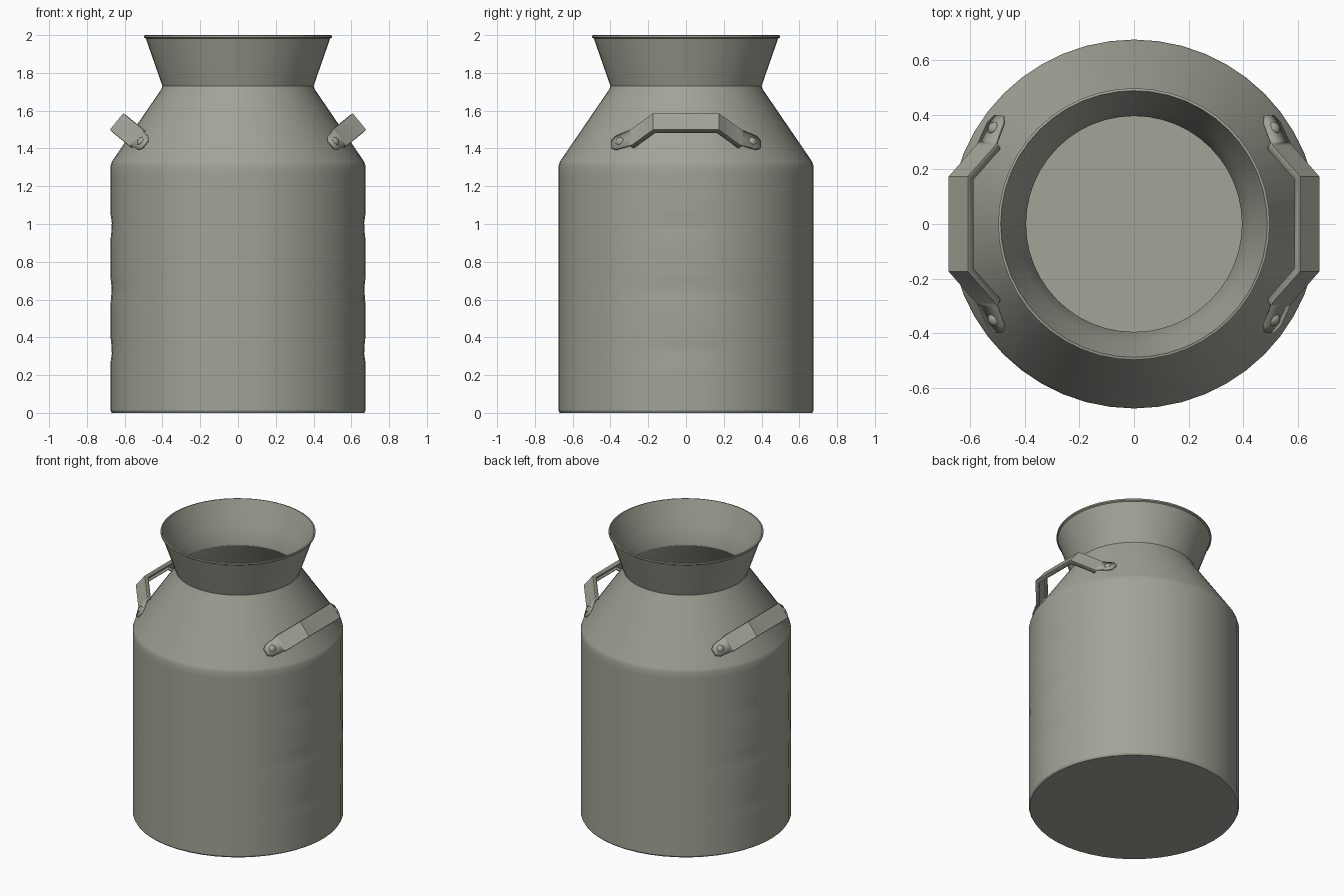
import bpy, bmesh, math
from mathutils import Vector

cube = bpy.data.objects.get("Cube")
if cube:
    bpy.data.objects.remove(cube, do_unlink=True)

metal = bpy.data.materials.new("dull grey metal")
metal.use_nodes = True
COLOUR = (0.36, 0.37, 0.31, 1)
metal.diffuse_color = COLOUR
metal.node_tree.nodes["Principled BSDF"].inputs["Base Color"].default_value = COLOUR


def make_object(name, bm, angle=30):
    bmesh.ops.recalc_face_normals(bm, faces=bm.faces)
    mesh = bpy.data.meshes.new(name)
    bm.to_mesh(mesh)
    bm.free()
    mesh.materials.append(metal)
    ob = bpy.data.objects.new(name, mesh)
    bpy.context.collection.objects.link(ob)
    bpy.ops.object.select_all(action='DESELECT')
    ob.select_set(True)
    bpy.context.view_layer.objects.active = ob
    bpy.ops.object.shade_smooth_by_angle(angle=math.radians(angle))
    return ob


# Hollow can: outer wall, shoulder, flared neck, lip, inner wall and floor
SIDES = 48
WALL = [(0.675, 0.012 + i * 0.0432) for i in range(31)]
PROFILE = [(0.668, 0)] + WALL + [
    (0.668, 1.33), (0.405, 1.715), (0.40, 1.73), (0.488, 1.982), (0.497, 1.988),
    (0.497, 1.998), (0.488, 2.0), (0.43, 1.835), (0.395, 1.725), (0.395, 1.712),
    (0.655, 1.31), (0.655, 0.02)]
# Shallow creases worn into both flanks: height, half width in angle, depth
DENTS = [(0.99, 0.28, 0.008), (0.65, 0.5, 0.007), (0.33, 0.3, 0.008)]


def dent(angle, r, z):
    if r < 0.67 or z < 0.05:
        return r
    side = math.asin(abs(math.sin(angle)))
    for height, spread, depth in DENTS:
        r -= depth * math.exp(-(side / spread) ** 2 - ((z - height) / 0.04) ** 2)
    return r


bm = bmesh.new()
rings = []
for r, z in PROFILE:
    ring = []
    for k in range(SIDES):
        a = math.tau * k / SIDES
        d = dent(a, r, z)
        ring.append(bm.verts.new((d * math.cos(a), d * math.sin(a), z)))
    rings.append(ring)
for low, high in zip(rings, rings[1:]):
    for k in range(SIDES):
        j = (k + 1) % SIDES
        bm.faces.new((low[k], low[j], high[j], high[k]))
bm.faces.new(rings[0])
bm.faces.new(rings[-1])
make_object("can_body", bm)

# Handle frame: the strap rises along OUT, its width lies along ACROSS
ORIGIN = Vector((0.505, 0, 1.43))
OUT = Vector((0.775, 0, 0.632))
ACROSS = Vector((-0.632, 0, 0.775))
# Half of the strap: y, rise, half width, flange depth
HALF = [(0.395, -0.015, 0.025, 0), (0.37, 0, 0.045, 0), (0.30, 0.036, 0.05, 0),
        (0.285, 0.046, 0.052, 0.02), (0.172, 0.174, 0.052, 0.02)]


def handle(name, side):
    stations = HALF + [(-y, h, w, f) for y, h, w, f in reversed(HALF)]
    bm = bmesh.new()
    rows = []
    for y, h, w, f in stations:
        slant = math.copysign(0.5, y)
        row = []
        for s, drop in ((-w, f), (-w, 0), (w, 0), (w, f)):
            p = ORIGIN + OUT * (h - drop) + ACROSS * s
            row.append(bm.verts.new((p.x * side, y - slant * drop, p.z)))
        rows.append(row)
    for a, b in zip(rows, rows[1:]):
        for i in range(3):
            bm.faces.new((a[i], a[i + 1], b[i + 1], b[i]))
    bmesh.ops.remove_doubles(bm, verts=bm.verts, dist=0.0001)
    bmesh.ops.dissolve_degenerate(bm, dist=0.0001, edges=bm.edges)
    ob = make_object(name, bm, 20)
    mod = ob.modifiers.new("thickness", 'SOLIDIFY')
    mod.thickness = 0.012
    mod.offset = 0


def rivet(name, side, end):
    normal = Vector((0.68 * side, 0.46 * end, 0.57)).normalized()
    bm = bmesh.new()
    bmesh.ops.create_uvsphere(bm, u_segments=16, v_segments=8, radius=0.024)
    bmesh.ops.scale(bm, vec=(1, 1, 0.7), verts=bm.verts)
    ob = make_object(name, bm, 60)
    ob.rotation_euler = normal.to_track_quat('Z', 'Y').to_euler()
    ob.location = Vector((ORIGIN.x * side, 0.345 * end, ORIGIN.z)) + normal * 0.014


for label, side in (("left", 1), ("right", -1)):
    handle(label + "_handle", side)
    for place, end in (("front", -1), ("back", 1)):
        rivet(f"{label}_{place}_rivet", side, end)
